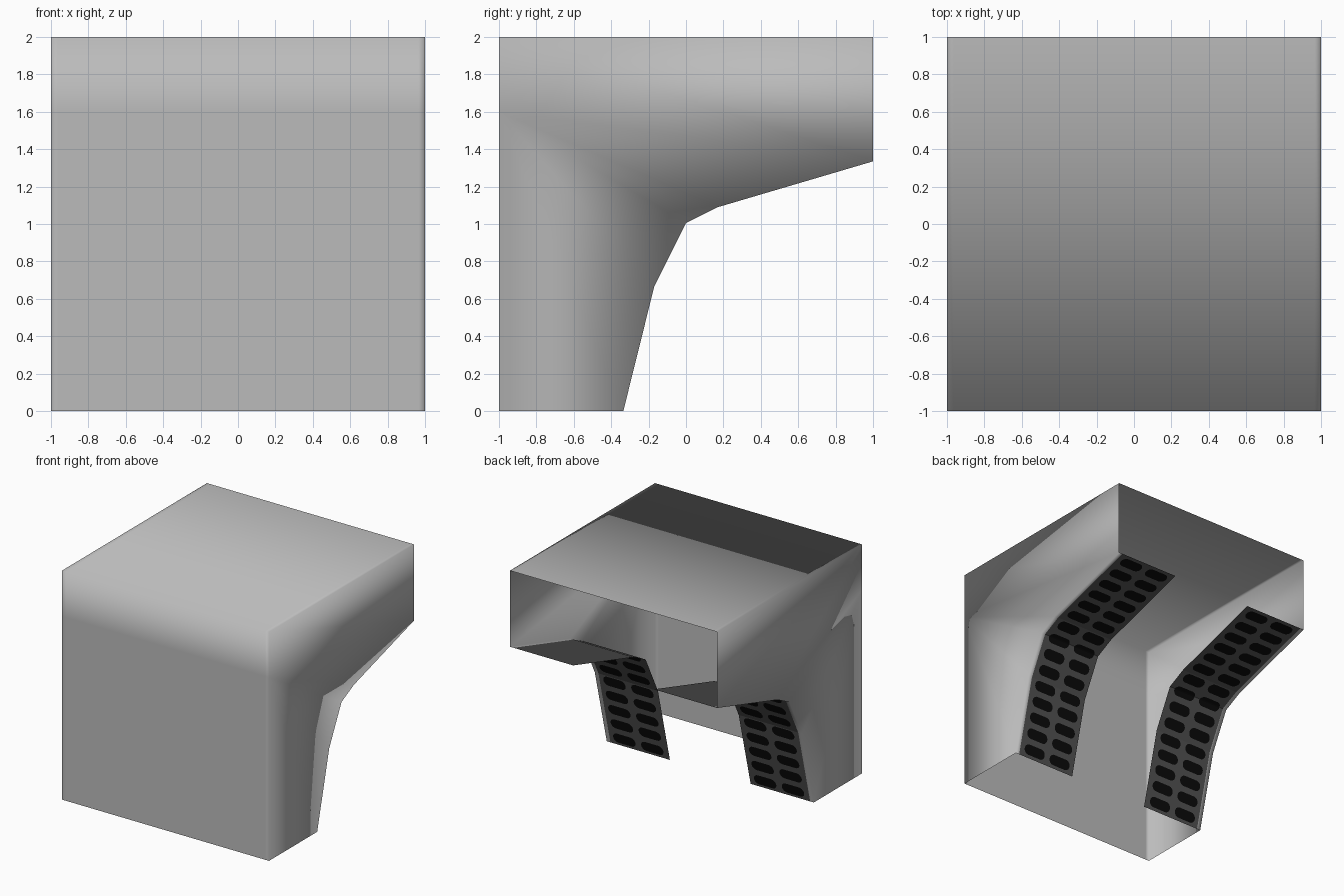
import bpy, bmesh, math
from mathutils import Vector

if "Cube" in bpy.data.objects:
    bpy.data.objects.remove(bpy.data.objects["Cube"])

# Side outline as (y, z): sloping rear edge from the floor up to the back rim
REAR = [(-0.335, 0), (-0.17, 0.665), (0, 1.005), (0.17, 1.09), (1, 1.335)]
SHELL = [(1, 2), (-1, 2), (-1, 1.6), (-1, 0)]
RIM = 0.965      # where the narrow side rim ends
INNER = 0.39     # inner edge of each panel


def material(name, rgb):
    m = bpy.data.materials.new(name)
    m.diffuse_color = (*rgb, 1)
    m.use_nodes = True
    m.node_tree.nodes["Principled BSDF"].inputs["Base Color"].default_value = m.diffuse_color
    return m


GREY = material("body grey", (0.50, 0.50, 0.50))
DARK = material("panel dark grey", (0.085, 0.085, 0.085))
BLACK = material("slot black", (0.003, 0.003, 0.003))


def finish(bm, name, mat, smooth=False):
    me = bpy.data.meshes.new(name)
    for f in bm.faces:
        f.smooth = smooth
    bm.to_mesh(me)
    bm.free()
    me.materials.append(mat)
    ob = bpy.data.objects.new(name, me)
    bpy.context.collection.objects.link(ob)
    return ob


def strip(bm, path, xs):
    """Sheet along a (y, z) path, spanning the columns xs."""
    rows = [[bm.verts.new((x, y, z)) for x in xs] for y, z in path]
    for a, b in zip(rows, rows[1:]):
        for i in range(len(xs) - 1):
            bm.faces.new((a[i], b[i], b[i + 1], a[i + 1]))


def along(s, lift):
    """Point on the rear edge at arc length s, lifted outward."""
    for a, b in zip(REAR, REAR[1:]):
        d = Vector(b) - Vector(a)
        if s <= d.length or b == REAR[-1]:
            t = d.normalized()
            p = Vector(a) + t * s
            return (p.x + t.y * lift, p.y - t.x * lift)
        s -= d.length


LENGTH = sum((Vector(b) - Vector(a)).length for a, b in zip(REAR, REAR[1:]))

# Open thin shell: top, front, two side walls and narrow rims
bm = bmesh.new()
strip(bm, SHELL, [-1, -RIM, RIM, 1])
for sx in (-1, 1):
    bm.faces.new([bm.verts.new((sx, y, z)) for y, z in SHELL + REAR])
    strip(bm, REAR, sorted((sx, sx * RIM)))
bmesh.ops.remove_doubles(bm, verts=bm.verts, dist=0.0005)
bmesh.ops.recalc_face_normals(bm, faces=bm.faces)
finish(bm, "shell_body", GREY, True)

# Bent rear panels with two columns of rounded slots
ROWS, HALF_L, HALF_H, CUTS = 15, 0.108, 0.045, 10
for side, sx in (("left", -1), ("right", 1)):
    bm = bmesh.new()
    strip(bm, REAR, sorted((sx * INNER, sx * RIM)))
    finish(bm, side + "_panel", DARK)

    bm = bmesh.new()
    for r in range(ROWS):
        mid = (r + 0.5) * LENGTH / ROWS
        for cx in (0.545, 0.815):
            prev = None
            for k in range(CUTS + 1):
                a = -math.pi / 2 + math.pi * k / CUTS
                y, z = along(mid + HALF_H * math.sin(a), 0.005)
                w = HALF_L - HALF_H + HALF_H * math.cos(a)
                cur = [bm.verts.new((sx * cx + e * w, y, z)) for e in (-1, 1)]
                if prev:
                    bm.faces.new((prev[0], cur[0], cur[1], prev[1]))
                prev = cur
    finish(bm, side + "_slots", BLACK)
